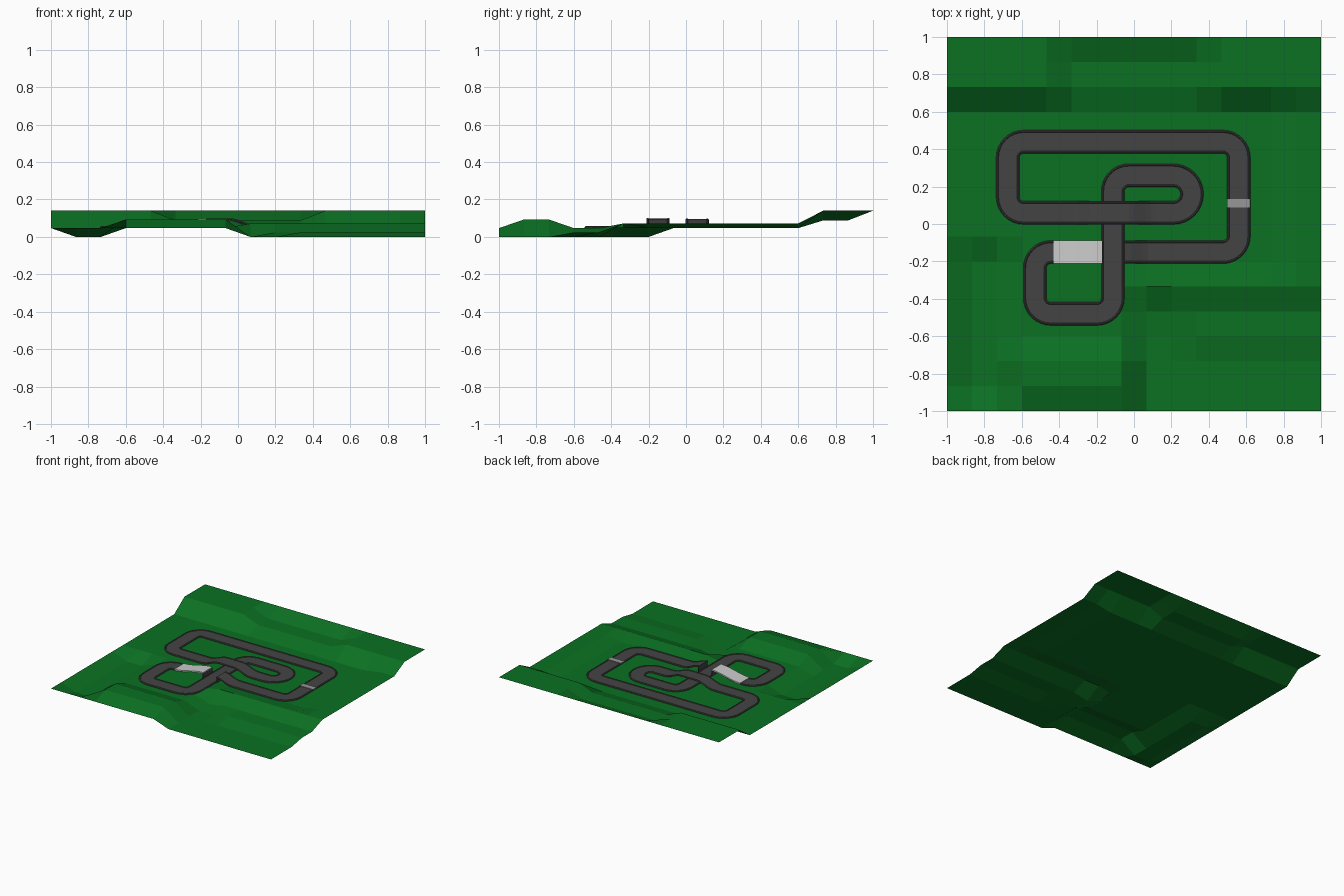
import bpy, bmesh, math
from mathutils import Vector

if "Cube" in bpy.data.objects:
    bpy.data.objects.remove(bpy.data.objects["Cube"])

BASE = 0.047
N, CELL = 15, 2 / 15


def material(name, rgb):
    m = bpy.data.materials.new(name)
    m.diffuse_color = (*rgb, 1)
    m.use_nodes = True
    m.node_tree.nodes["Principled BSDF"].inputs["Base Color"].default_value = m.diffuse_color
    return m


GREEN = material("grass", (0.0035, 0.166, 0.0165))
ASPHALT = material("asphalt", (0.057, 0.057, 0.057))
WHITE = material("ramp_white", (0.7, 0.7, 0.7))
GREY = material("line_grey", (0.31, 0.31, 0.31))


def add_mesh(name, verts, faces, mat):
    me = bpy.data.meshes.new(name)
    me.from_pydata(verts, [], faces)
    bm = bmesh.new()
    bm.from_mesh(me)
    bmesh.ops.recalc_face_normals(bm, faces=bm.faces)
    if name == "terrain" and sum(f.normal.z for f in bm.faces) < 0:
        bmesh.ops.reverse_faces(bm, faces=bm.faces)
    bm.to_mesh(me)
    bm.free()
    me.materials.append(mat)
    ob = bpy.data.objects.new(name, me)
    bpy.context.collection.objects.link(ob)
    return ob


# Terrain: 15 x 15 cells, i along x and j along y
def height(i, j):
    if j >= 13:                                  # high bank along the back
        return 0.088 if j < 15 and 5 <= i <= 10 else 0.14
    if i in (1, 2) and 1 <= j <= 6:              # ditch on the left
        return 0.0
    if 3 <= i <= 7 and j in (1, 2):              # low hill at the front
        return 0.093
    if i >= 8 and j <= 5:                        # stepped slope front right
        if j <= 2:
            return 0.0
        if j == 5:
            return 0.072
        return 0.0 if (i == 8 or (i == 9 and j == 3)) else 0.024
    if i >= 14 and j >= 5:                       # raised right rim
        return 0.072
    return BASE


verts = [(-1 + i * CELL, -1 + j * CELL, height(i, j)) for j in range(N + 1) for i in range(N + 1)]
faces = [(a, a + 1, a + N + 2, a + N + 1) for j in range(N) for i in range(N) for a in [j * (N + 1) + i]]
add_mesh("terrain", verts, faces, GREEN)


# Sweep a road cross-section along a path
PROFILE = [(-0.062, 0), (-0.062, 0.005), (-0.057, 0.010), (-0.052, 0.010), (-0.049, 0.006),
           (0.049, 0.006), (0.052, 0.010), (0.057, 0.010), (0.062, 0.005), (0.062, 0)]
FLAT = [(-0.061, 0), (-0.061, 0.011), (0.061, 0.011), (0.061, 0)]


def sweep(name, path, lift, profile, mat):
    pts = [Vector(p) for p in path]
    vs, fs, n = [], [], len(profile)
    for k, p in enumerate(pts):
        d = (pts[min(k + 1, len(pts) - 1)] - pts[max(k - 1, 0)]).normalized()
        side = Vector((d.y, -d.x))
        z = BASE + 0.001 + lift(p, d)
        vs += [(p.x + side.x * u, p.y + side.y * u, z + w) for u, w in profile]
    for k in range(len(pts) - 1):
        for q in range(n):
            a, b = k * n + q, k * n + (q + 1) % n
            fs.append((a, b, b + n, a + n))
    fs += [tuple(range(n)), tuple(range(len(vs) - n, len(vs)))]
    return add_mesh(name, vs, fs, mat)


def rounded(corners, steps=8):
    """Polyline of (x, y, radius) corners with arcs, straights cut into short pieces."""
    key = []
    for k, (x, y, r) in enumerate(corners):
        c = Vector((x, y))
        if r == 0:
            key.append(c)
            continue
        a = (Vector(corners[k - 1][:2]) - c).normalized()
        b = (Vector(corners[k + 1][:2]) - c).normalized()
        mid = c + (a + b) * r
        for s in range(steps + 1):
            t = s / steps * math.pi / 2
            key.append(mid - b * r * math.cos(t) - a * r * math.sin(t))
    out = [key[0]]
    for p in key[1:]:
        gap = (p - out[-1]).length
        if gap < 1e-5:
            continue
        q, m = out[-1], max(1, round(gap / 0.03))
        out += [q.lerp(p, s / m) for s in range(1, m + 1)]
    return out


def ease(t):
    t = min(1, max(0, t))
    return t * t * (3 - 2 * t)


TOP = 0.041


def road_lift(p, d):
    if abs(d.x) < 0.95:
        return 0
    if abs(p.y - 0.06) < 0.02:                   # bridge
        return TOP * min(ease((p.x + 0.33) / 0.15), ease((0.11 - p.x) / 0.15))
    if abs(p.y + 0.15) < 0.02 and p.x > -0.07:   # landing
        return TOP * ease((0.09 - p.x) / 0.15)
    return 0


R = 0.085
circuit = [(-0.05, -0.15, 0), (0.56, -0.15, R), (0.56, 0.44, R), (-0.675, 0.44, R), (-0.675, 0.06, R),
           (0.31, 0.06, 0.1), (0.31, 0.26, 0.1), (-0.113, 0.26, R), (-0.113, -0.48, R),
           (-0.53, -0.48, R), (-0.53, -0.15, R), (-0.43, -0.15, 0)]
sweep("road", rounded(circuit), road_lift, PROFILE, ASPHALT)

# White jump ramp facing the landing across the gap
sweep("jump_ramp", rounded([(-0.43, -0.15, 0), (-0.17, -0.15, 0)]),
      lambda p, d: TOP * ease((p.x + 0.43) / 0.26), FLAT, WHITE)


def box(name, centre, size, mat):
    bpy.ops.mesh.primitive_cube_add(size=1, location=centre)
    ob = bpy.context.object
    ob.name = name
    ob.scale = size
    ob.data.materials.append(mat)


# End walls holding up both sides of the jump
for name, x in (("jump_wall", -0.172), ("landing_wall", -0.047)):
    box(name, (x, -0.15, 0.070), (0.006, 0.12, 0.044), ASPHALT)

# Start line across the right straight
box("start_line", (0.56, 0.11, 0.0535), (0.123, 0.045, 0.011), GREY)
